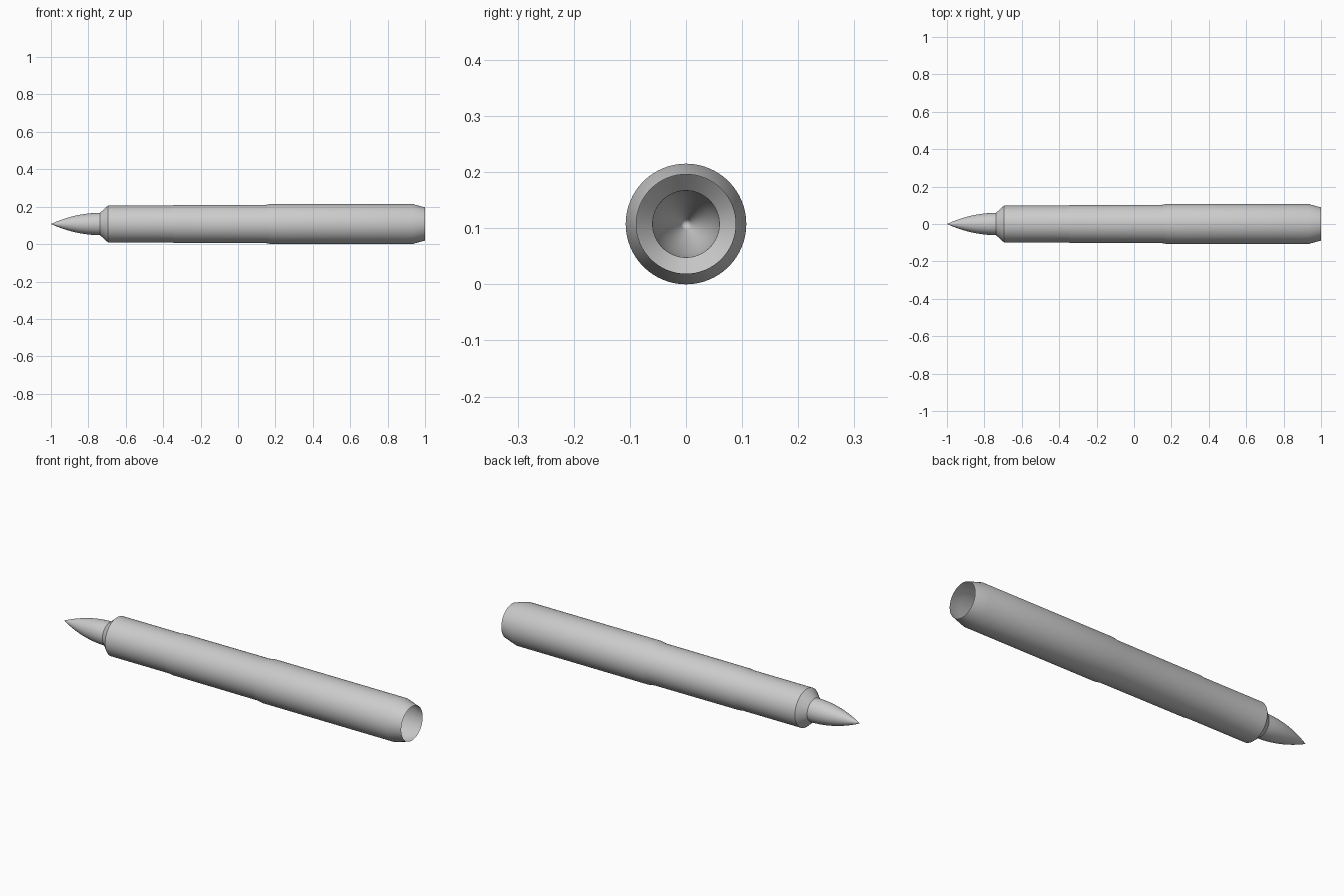
import bpy, bmesh, math

if "Cube" in bpy.data.objects:
    bpy.data.objects.remove(bpy.data.objects["Cube"])

SIDES = 64
AXIS_Z = 0.1075

grey = bpy.data.materials.new("plain grey")
grey.diffuse_color = (0.6, 0.6, 0.6, 1)
grey.use_nodes = True
grey.node_tree.nodes["Principled BSDF"].inputs["Base Color"].default_value = grey.diffuse_color


def lathe(name, profile):
    """Revolve (x, radius) points about the long axis into an open shell."""
    bm = bmesh.new()
    rings = []
    for x, r in profile:
        if r == 0:
            rings.append([bm.verts.new((x, 0, AXIS_Z))] * SIDES)
        else:
            rings.append([bm.verts.new((x, r * math.cos(a), AXIS_Z + r * math.sin(a)))
                          for a in (2 * math.pi * i / SIDES for i in range(SIDES))])
    for a, b in zip(rings, rings[1:]):
        for i in range(SIDES):
            j = (i + 1) % SIDES
            quad = [a[i], a[j], b[j], b[i]]
            bm.faces.new(list(dict.fromkeys(quad)))
    # outward normals: pointing away from the axis
    bm.normal_update()
    for f in bm.faces:
        c = f.calc_center_median()
        if f.normal.y * c.y + f.normal.z * (c.z - AXIS_Z) < 0:
            f.normal_flip()
    me = bpy.data.meshes.new(name)
    bm.to_mesh(me)
    bm.free()
    me.materials.append(grey)
    ob = bpy.data.objects.new(name, me)
    bpy.context.collection.objects.link(ob)
    bpy.ops.object.select_all(action='DESELECT')
    ob.select_set(True)
    bpy.context.view_layer.objects.active = ob
    bpy.ops.object.shade_smooth_by_angle(angle=math.radians(30))
    return ob


# Pointed nose with a curved taper
BASE_X, BASE_R = -0.738, 0.0595
nose = []
for k in range(13):
    t = 1 - k / 12
    nose.append((BASE_X - t * (1 + BASE_X), BASE_R * (1 - t * t)))
lathe("pointed_nose", nose)

# Stepped hollow barrel: shoulder, three widths, tapered open rear end
lathe("hollow_barrel", [
    (BASE_X, BASE_R), (-0.695, 0.0985), (-0.36, 0.0985), (-0.335, 0.1015),
    (0.15, 0.1025), (0.18, 0.1075), (0.93, 0.1075), (1.0, 0.0885)])
